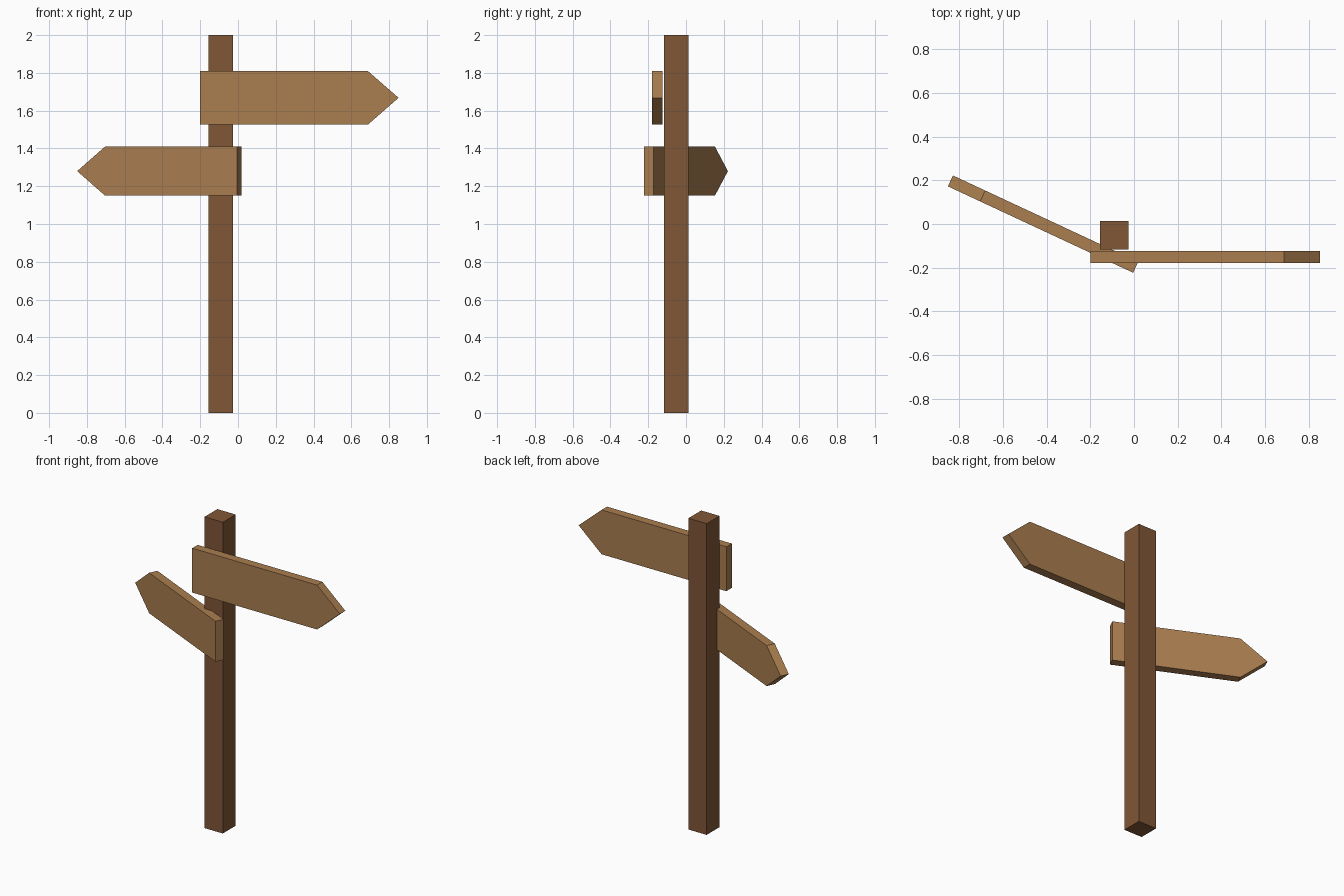
import bpy
import bmesh
import math
from mathutils import Matrix

if "Cube" in bpy.data.objects:
    bpy.data.objects.remove(bpy.data.objects["Cube"])


def material(name, color):
    m = bpy.data.materials.new(name)
    m.diffuse_color = (*color, 1.0)
    m.use_nodes = True
    m.node_tree.nodes["Principled BSDF"].inputs["Base Color"].default_value = m.diffuse_color
    return m


post_wood = material("dark brown wood", (0.216, 0.095, 0.037))
board_wood = material("light brown wood", (0.402, 0.209, 0.080))


def extruded(name, profile, depth, mat, matrix):
    """Extrude an outline in the local XZ plane along local +Y."""
    bm = bmesh.new()
    face = bm.faces.new([bm.verts.new((x, 0, z)) for x, z in profile])
    out = bmesh.ops.extrude_face_region(bm, geom=[face])
    verts = [g for g in out["geom"] if isinstance(g, bmesh.types.BMVert)]
    bmesh.ops.translate(bm, verts=verts, vec=(0, depth, 0))
    bm.transform(matrix)
    bmesh.ops.recalc_face_normals(bm, faces=bm.faces)
    mesh = bpy.data.meshes.new(name)
    bm.to_mesh(mesh)
    bm.free()
    mesh.materials.append(mat)
    obj = bpy.data.objects.new(name, mesh)
    bpy.context.collection.objects.link(obj)
    return obj


def arrow(length, head, height, side):
    """Arrow board outline, blunt end at x = 0, pointing to side (+1 / -1)."""
    h, neck = height / 2, side * (length - head)
    return [(0, -h), (neck, -h), (side * length, 0), (neck, h), (0, h)]


# Square post
extruded("post", [(-0.156, 0), (-0.026, 0), (-0.026, 2), (-0.156, 2)], 0.13,
         post_wood, Matrix.Translation((0, -0.117, 0)))

# Upper board, pointing right
extruded("upper_arrow_board", arrow(1.05, 0.163, 0.285, 1), 0.055, board_wood,
         Matrix.Translation((-0.2, -0.179, 1.668)))

# Lower board, pointing left and swung backwards
extruded("lower_arrow_board", arrow(0.935, 0.163, 0.26, -1), 0.055, board_wood,
         Matrix.Translation((-0.004, -0.223, 1.28))
         @ Matrix.Rotation(math.radians(-25), 4, "Z"))
